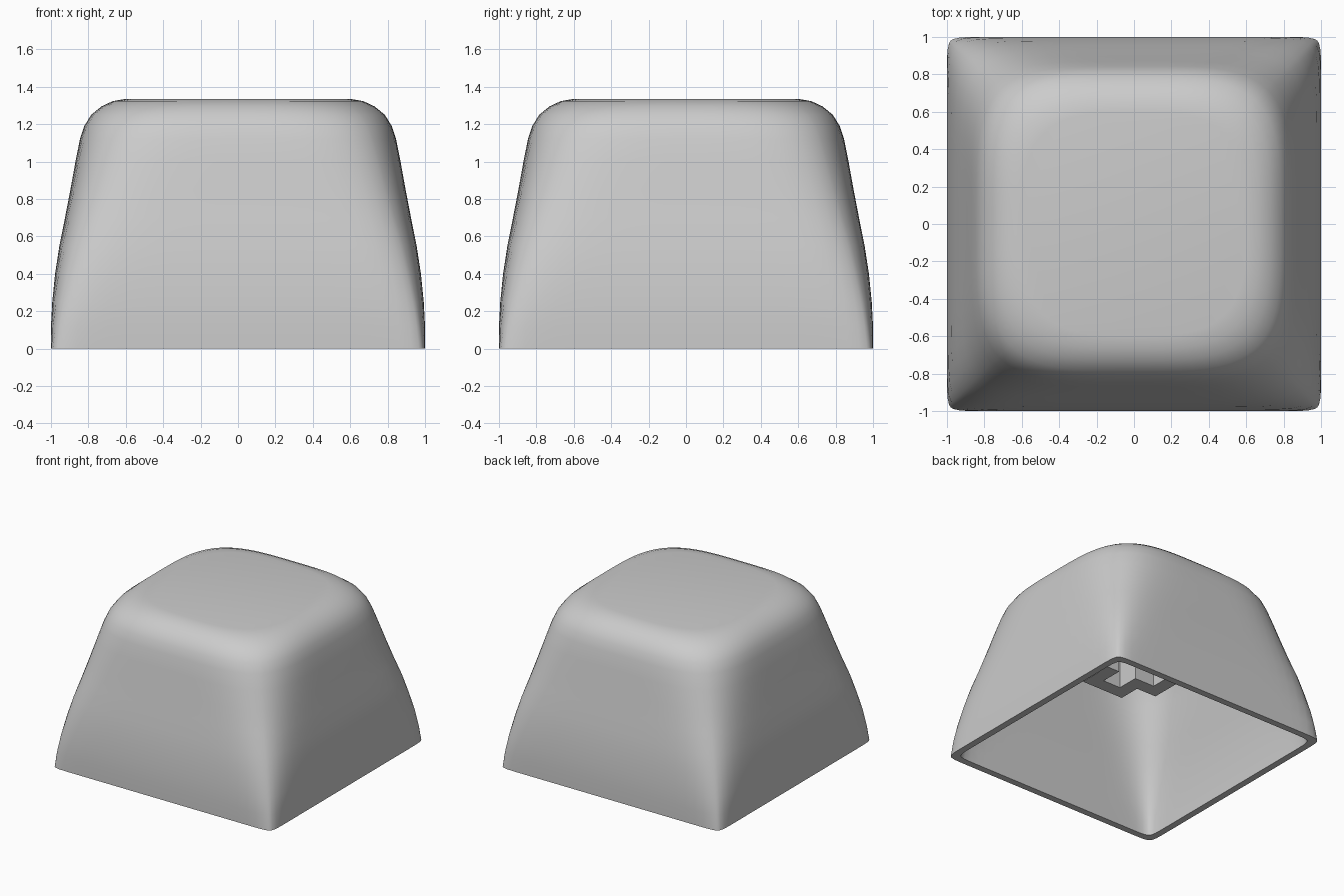
import bpy, bmesh, math

if "Cube" in bpy.data.objects:
    bpy.data.objects.remove(bpy.data.objects["Cube"])

grey = bpy.data.materials.new("plain_grey")
grey.diffuse_color = (0.6, 0.6, 0.6, 1)
grey.use_nodes = True
grey.node_tree.nodes["Principled BSDF"].inputs["Base Color"].default_value = grey.diffuse_color

# Profile: height, half width, corner squareness (superellipse exponent)
PROFILE = [(0, 1.0, 34), (0.12, 1.0, 20), (0.25, 0.993, 14), (0.4, 0.978, 10),
           (0.55, 0.955, 8), (0.7, 0.925, 6.5), (0.85, 0.896, 5.5),
           (1.0, 0.869, 4.7), (1.12, 0.845, 4.2), (1.19, 0.822, 4.0),
           (1.25, 0.785, 3.8), (1.295, 0.73, 3.6), (1.323, 0.67, 3.4),
           (1.335, 0.6, 3.2)]
QUARTER = 24          # segments per quarter turn
WALL, CEILING = 0.055, 1.25
STEM_BOTTOM = 0.675


def angles():
    """Angles around the section, packed closely at the four corners."""
    for q in range(4):
        for i in range(QUARTER):
            t = 2 * i / QUARTER - 1
            yield math.radians(90 * q + 45 + 45 * math.copysign(abs(t) ** 1.7, t))


def ring(bm, z, w, n):
    verts = []
    for a in angles():
        c, s = math.cos(a), math.sin(a)
        r = w / (abs(c) ** n + abs(s) ** n) ** (1 / n)
        verts.append(bm.verts.new((r * c, r * s, z)))
    return verts


def bridge(bm, lower, upper):
    k = len(lower)
    for i in range(k):
        j = (i + 1) % k
        bm.faces.new((lower[i], lower[j], upper[j], upper[i]))


def finish(bm, name):
    bmesh.ops.recalc_face_normals(bm, faces=bm.faces)
    mesh = bpy.data.meshes.new(name)
    bm.to_mesh(mesh)
    bm.free()
    mesh.materials.append(grey)
    obj = bpy.data.objects.new(name, mesh)
    bpy.context.collection.objects.link(obj)
    bpy.ops.object.select_all(action='DESELECT')
    obj.select_set(True)
    bpy.context.view_layer.objects.active = obj
    bpy.ops.object.shade_smooth_by_angle(angle=math.radians(35))
    return obj


# Hollow shell: outer loft, inner loft, flat top, ceiling and bottom rim
bm = bmesh.new()
outer = [ring(bm, *p) for p in PROFILE]
inner = [ring(bm, z * CEILING / PROFILE[-1][0], w - WALL, n) for z, w, n in PROFILE]
for rings in (outer, inner):
    for lower, upper in zip(rings, rings[1:]):
        bridge(bm, lower, upper)
    bm.faces.new(rings[-1])
bridge(bm, outer[0], inner[0])
finish(bm, "cap_shell")


# Cross-shaped stem socket hanging from the ceiling
def cross(bm, a, c, z):
    """Plus-shaped loop with arm half width a and arm length c."""
    pts = []
    for q in range(4):
        co, si = round(math.cos(q * math.pi / 2)), round(math.sin(q * math.pi / 2))
        for x, y in ((c, -a), (c, a), (a, a)):
            pts.append(bm.verts.new((x * co - y * si, x * si + y * co, z)))
    return pts


bm = bmesh.new()
top = CEILING + 0.01
out_low, out_top = cross(bm, 0.19, 0.37, STEM_BOTTOM), cross(bm, 0.19, 0.37, top)
in_low, in_top = cross(bm, 0.08, 0.26, STEM_BOTTOM), cross(bm, 0.08, 0.26, top)
bridge(bm, out_low, out_top)
bridge(bm, in_low, in_top)
bridge(bm, out_low, in_low)
bridge(bm, out_top, in_top)
finish(bm, "stem_socket")
